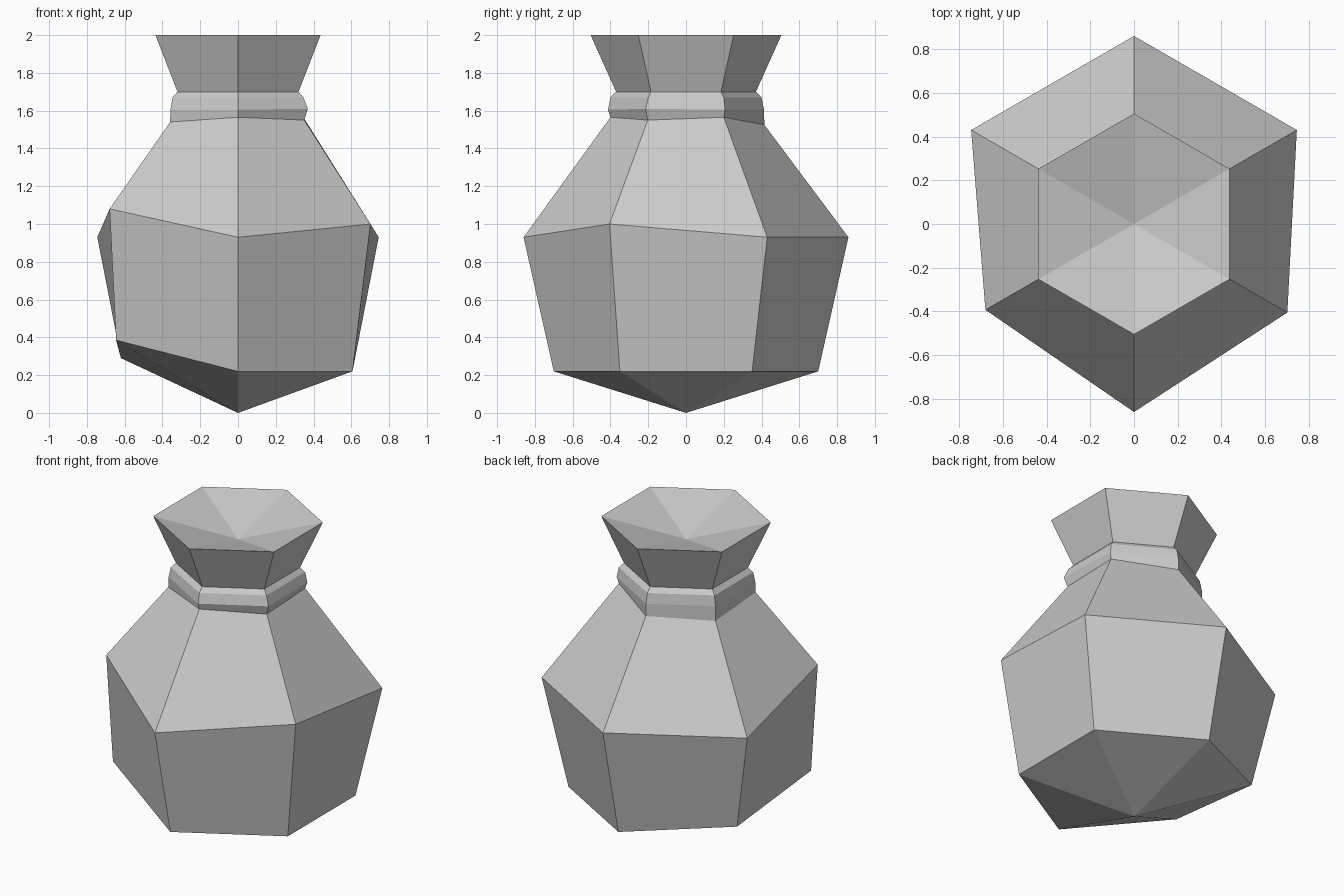
import bpy, bmesh
from math import radians, cos, sin

SIDES = 6

cube = bpy.data.objects.get("Cube")
if cube:
    bpy.data.objects.remove(cube, do_unlink=True)

cloth = bpy.data.materials.new("grey cloth")
cloth.use_nodes = True
colour = (0.6, 0.6, 0.6, 1)
cloth.diffuse_color = colour
cloth.node_tree.nodes["Principled BSDF"].inputs["Base Color"].default_value = colour


def ring(bm, radius, height, dents=None):
    """Six corners counted from the front; dents move single corners (radius, height)."""
    verts = []
    for i in range(SIDES):
        r, z = (dents or {}).get(i, (radius, height))
        a = radians(-90 + 360 / SIDES * i)
        verts.append(bm.verts.new((r * cos(a), r * sin(a), z)))
    return verts


def fan(bm, loop, height):
    """Close a ring with triangles meeting at a centre point."""
    tip = bm.verts.new((0, 0, height))
    for i in range(SIDES):
        bm.faces.new((loop[i], loop[(i + 1) % SIDES], tip))


def loft(bm, rings):
    for low, high in zip(rings, rings[1:]):
        for i in range(SIDES):
            j = (i + 1) % SIDES
            bm.faces.new((low[i], low[j], high[j], high[i]))


bm = bmesh.new()
rings = [
    # Slumped bottom edge and belly
    ring(bm, 0.70, 0.22, {4: (0.716, 0.29), 5: (0.745, 0.385)}),
    ring(bm, 0.86, 0.93, {1: (0.81, 1.0), 5: (0.785, 1.08)}),
    # Tie around the neck
    ring(bm, 0.40, 1.565, {1: (0.405, 1.55), 3: (0.415, 1.525),
                           4: (0.415, 1.51), 5: (0.415, 1.54)}),
    ring(bm, 0.413, 1.605, {1: (0.427, 1.61)}),
    ring(bm, 0.40, 1.67),
    ring(bm, 0.37, 1.70),
    # Flared mouth
    ring(bm, 0.505, 2.0),
]
loft(bm, rings)
fan(bm, rings[0], 0)
fan(bm, rings[-1], 1.87)
bmesh.ops.recalc_face_normals(bm, faces=bm.faces[:])

mesh = bpy.data.meshes.new("sack")
bm.to_mesh(mesh)
bm.free()
mesh.materials.append(cloth)
sack = bpy.data.objects.new("sack", mesh)
bpy.context.collection.objects.link(sack)
